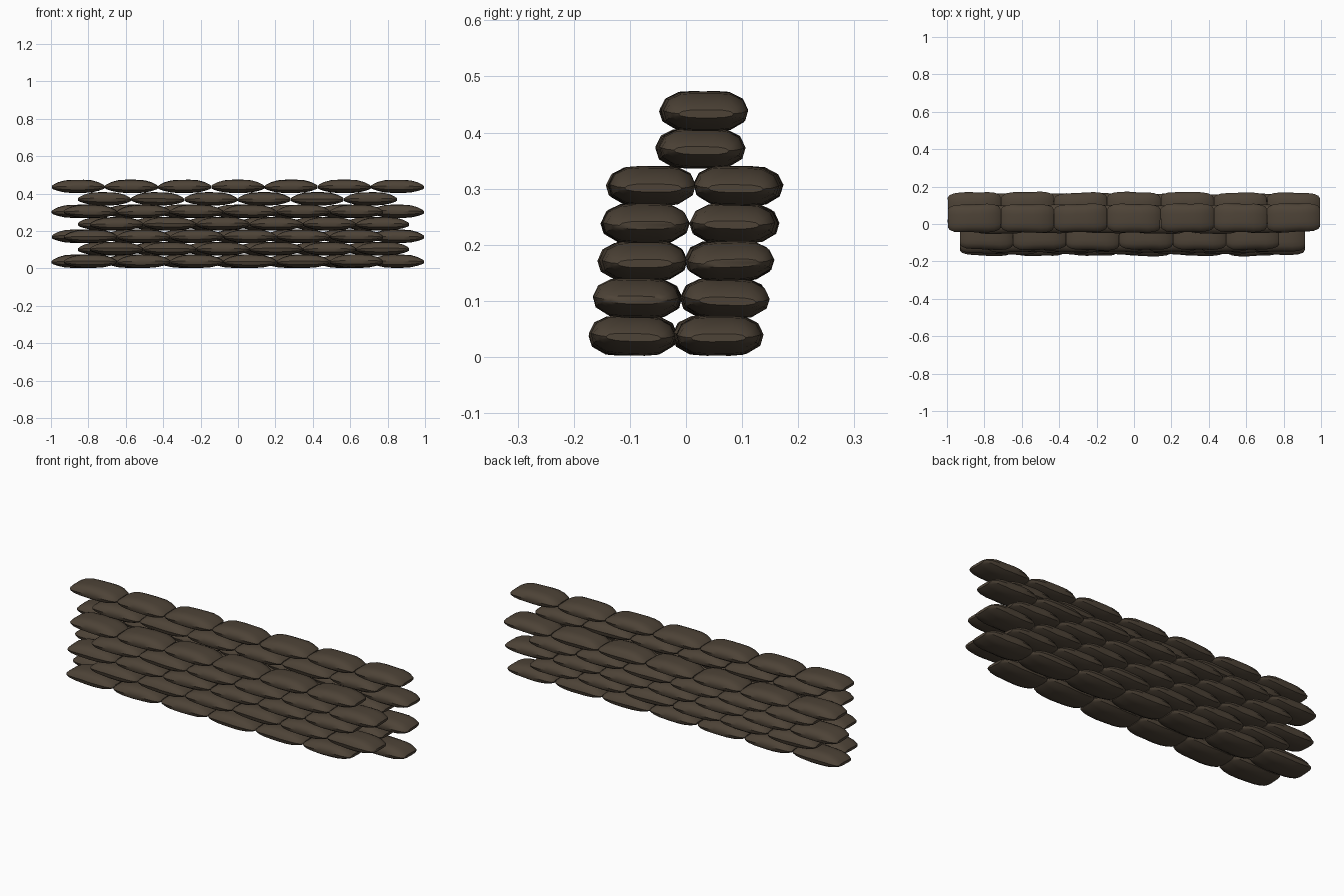
import bpy, bmesh, random
from math import radians

random.seed(4)
cube = bpy.data.objects.get("Cube")
if cube:
    bpy.data.objects.remove(cube, do_unlink=True)

burlap = bpy.data.materials.new("dark_brown_burlap")
burlap.use_nodes = True
color = (0.075, 0.056, 0.038, 1)
burlap.diffuse_color = color
shader = burlap.node_tree.nodes["Principled BSDF"]
shader.inputs["Base Color"].default_value = color
shader.inputs["Roughness"].default_value = 0.9

# Half outline of a filled bag seen from its end (y, z), mirrored to a loop
half = [(0.3, 1), (0.6, 0.94), (0.88, 0.62), (1, 0.05),
        (0.93, -0.5), (0.62, -0.92), (0.3, -1)]
section = half + [(-y, z) for y, z in reversed(half)]

# Stations along half the bag: x, half width, half height, vertical shift
stations = [(0.03, 0.076, 0.035, 0), (0.072, 0.075, 0.032, 0),
            (0.108, 0.071, 0.023, -0.001), (0.132, 0.062, 0.013, -0.003),
            (0.141, 0.050, 0.007, -0.004)]
rings = [(-x, w, h, s) for x, w, h, s in reversed(stations)] + stations


def make_bag_mesh(name):
    """Loft one pinched-end bag with slightly lumpy filling."""
    bm = bmesh.new()
    loops = []
    for x, w, h, s in rings:
        lump = random.uniform(0.97, 1.03)
        loops.append([bm.verts.new((x, y * w * lump, z * h + s))
                      for y, z in section])
    n = len(section)
    for a, b in zip(loops, loops[1:]):
        for i in range(n):
            j = (i + 1) % n
            bm.faces.new((a[i], a[j], b[j], b[i]))
    bm.faces.new(loops[0])
    bm.faces.new(loops[-1])
    bmesh.ops.recalc_face_normals(bm, faces=bm.faces)
    mesh = bpy.data.meshes.new(name)
    bm.to_mesh(mesh)
    bm.free()
    mesh.materials.append(burlap)
    return mesh


bag_meshes = [make_bag_mesh(f"sandbag_shape_{i}") for i in range(4)]
bags = []
pitch = 0.2845


def lay_row(name, layer, y, start, count):
    """Lay bags end to end, each a little crooked."""
    for i in range(count):
        bag = bpy.data.objects.new(f"{name}_{i + 1}", random.choice(bag_meshes))
        bpy.context.collection.objects.link(bag)
        bag.location = (start + 0.141 + pitch * i,
                        y + random.uniform(-0.003, 0.003),
                        0.038 + 0.0667 * layer)
        bag.rotation_euler = (radians(random.uniform(-2, 2)),
                              radians(random.uniform(-0.6, 0.6)),
                              radians(random.uniform(-1.5, 1.5)))
        bags.append(bag)


# Double-thick lower wall, staggered between layers and leaning slightly back
front_y = [-0.093, -0.085, -0.078, -0.074, -0.063]
back_y = [0.057, 0.068, 0.077, 0.086, 0.094]
for layer in range(5):
    even = layer % 2 == 0
    lay_row(f"front_sandbag_row_{layer + 1}", layer, front_y[layer],
            -0.93 if even else -0.79, 6)
    lay_row(f"back_sandbag_row_{layer + 1}", layer, back_y[layer],
            -0.995 if even else -0.855, 7 if even else 6)

# Single-thick parapet on top
lay_row("parapet_sandbag_row_1", 5, 0.026, -0.855, 6)
lay_row("parapet_sandbag_row_2", 6, 0.032, -0.995, 7)

# Soft shading with creases kept at the pinched ends
bpy.ops.object.select_all(action='DESELECT')
for mesh in bag_meshes:
    owner = next((b for b in bags if b.data == mesh), None)
    if owner:
        owner.select_set(True)
        bpy.context.view_layer.objects.active = owner
bpy.ops.object.shade_smooth_by_angle(angle=radians(40))
